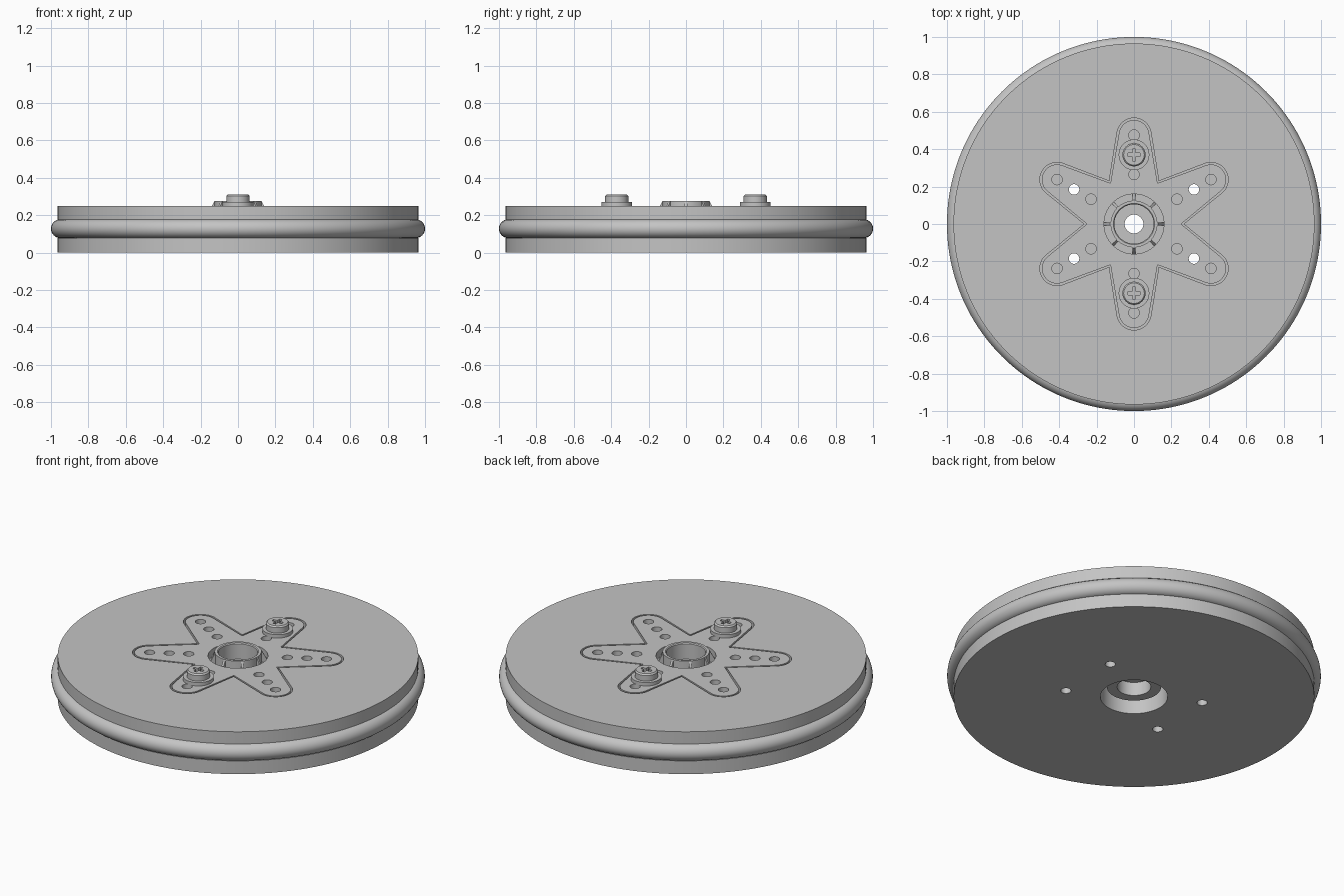
import bpy, bmesh
from math import pi, sin, cos, radians
from mathutils import Matrix

if "Cube" in bpy.data.objects:
    bpy.data.objects.remove(bpy.data.objects["Cube"])

grey = bpy.data.materials.new("light_grey")
grey.use_nodes = True
colour = (0.55, 0.55, 0.55, 1)
grey.diffuse_color = colour
grey.node_tree.nodes["Principled BSDF"].inputs["Base Color"].default_value = colour


def finish(bm, name):
    bmesh.ops.recalc_face_normals(bm, faces=bm.faces)
    mesh = bpy.data.meshes.new(name)
    bm.to_mesh(mesh)
    bm.free()
    mesh.materials.append(grey)
    obj = bpy.data.objects.new(name, mesh)
    bpy.context.collection.objects.link(obj)
    return obj


def lathe(name, profile, steps=96, at=(0, 0, 0)):
    """Revolve a closed (radius, height) outline about z."""
    bm = bmesh.new()
    rings = []
    for i in range(steps):
        a = 2 * pi * i / steps
        rings.append([bm.verts.new((r * cos(a), r * sin(a), z)) for r, z in profile])
    n = len(profile)
    for i in range(steps):
        p, q = rings[i], rings[(i + 1) % steps]
        for j in range(n):
            k = (j + 1) % n
            bm.faces.new((p[j], q[j], q[k], p[k]))
    bmesh.ops.remove_doubles(bm, verts=bm.verts, dist=1e-5)
    bmesh.ops.translate(bm, verts=bm.verts, vec=at)
    return finish(bm, name)


def prism(name, outline, low, high):
    bm = bmesh.new()
    face = bm.faces.new([bm.verts.new((x, y, low)) for x, y in outline])
    new = bmesh.ops.extrude_face_region(bm, geom=[face])["geom"]
    bmesh.ops.translate(bm, verts=[v for v in new if isinstance(v, bmesh.types.BMVert)],
                        vec=(0, 0, high - low))
    return finish(bm, name)


def circle(r, cx=0, cy=0, n=32):
    return [(cx + r * cos(2 * pi * i / n), cy + r * sin(2 * pi * i / n)) for i in range(n)]


def star(tip_radius, valley):
    """Six tapered arms with round ends."""
    pts = []
    for k in range(6):
        a = radians(30 + 60 * k)
        for i in range(17):
            t = a + radians(-78 + 156 * i / 16)
            pts.append((0.475 * cos(a) + tip_radius * cos(t),
                        0.475 * sin(a) + tip_radius * sin(t)))
        b = a + radians(30)
        pts.append((valley * cos(b), valley * sin(b)))
    return pts


def cut(obj, cutter):
    mod = obj.modifiers.new("cut", 'BOOLEAN')
    mod.operation = 'DIFFERENCE'
    mod.solver = 'EXACT'
    mod.object = cutter
    cutter.hide_render = True
    bpy.context.view_layer.objects.active = obj
    bpy.ops.object.modifier_apply(modifier=mod.name)
    bpy.data.objects.remove(cutter)


def smooth(obj):
    bpy.ops.object.select_all(action='DESELECT')
    obj.select_set(True)
    bpy.context.view_layer.objects.active = obj
    bpy.ops.object.shade_smooth_by_angle(angle=radians(30))


TOP, FLOOR = 0.25, 0.2
parts = []

# Wheel disc with a rim groove, a central bore and a star pocket
disc = lathe("wheel_disc", [(0.18, 0), (0.965, 0), (0.965, 0.078), (0.9, 0.078),
                            (0.9, 0.178), (0.965, 0.178), (0.965, TOP), (0.18, TOP)], 160)
cut(disc, prism("pocket_cutter", star(0.092, 0.265), FLOOR, 0.4))

# Star horn flush with the disc face
horn = prism("star_horn", star(0.081, 0.252), FLOOR, TOP)
cut(horn, prism("bore_cutter", circle(0.16, n=96), 0.1, 0.4))
for k in range(6):
    a = radians(30 + 60 * k)
    for r in (0.265, 0.37, 0.475):
        spot = circle(0.028, r * cos(a), r * sin(a))
        cut(horn, prism("hole_cutter", spot, 0.1, 0.4))
        # Middle holes of the four side arms pass right through
        if r == 0.37 and abs(cos(a)) > 0.1:
            cut(disc, prism("hole_cutter", spot, -0.1, 0.4))
parts += [disc, horn]

# Rubber ring seated in the groove
bpy.ops.mesh.primitive_torus_add(major_radius=0.95, minor_radius=0.05, major_segments=160,
                                 minor_segments=32, location=(0, 0, 0.128))
ring = bpy.context.object
ring.name = "tyre_ring"
ring.data.materials.append(grey)
parts.append(ring)

# Hub with a raised collar, a stepped bore and a socket underneath
parts.append(lathe("hub", [(0.05, 0.14), (0.05, 0.18), (0.105, 0.18), (0.105, 0.27),
                           (0.11, 0.275), (0.125, 0.275), (0.125, 0.205), (0.16, 0.205),
                           (0.16, FLOOR), (0.145, FLOOR), (0.145, 0.06), (0.09, 0.06),
                           (0.09, 0.14)]))

# Eight sloping ribs around the collar
bm = bmesh.new()
for k in range(8):
    side = [(0.12, 0.204), (0.16, 0.204), (0.16, 0.212), (0.127, 0.273), (0.12, 0.273)]
    face = bm.faces.new([bm.verts.new((x, -0.007, z)) for x, z in side])
    new = bmesh.ops.extrude_face_region(bm, geom=[face])["geom"]
    verts = [v for v in new if isinstance(v, bmesh.types.BMVert)]
    bmesh.ops.translate(bm, verts=verts, vec=(0, 0.014, 0))
    bmesh.ops.rotate(bm, verts=verts + list(face.verts),
                     matrix=Matrix.Rotation(k * pi / 4, 3, 'Z'))
finish(bm, "hub_ribs")

# Two screws with washers and cross recesses
for label, y in (("front", -0.37), ("back", 0.37)):
    parts.append(lathe(label + "_washer", [(0.03, TOP), (0.082, TOP), (0.082, 0.27),
                                           (0.03, 0.27)], 48, (0, y, 0)))
    screw = lathe(label + "_screw", [(0, 0.05), (0.026, 0.05), (0.026, 0.265), (0.062, 0.265),
                                     (0.062, 0.302), (0.055, 0.31), (0, 0.31)], 48, (0, y, 0))
    w, s = 0.009, 0.032
    quarter = [(s, -w), (s, w), (w, w)]
    cross = []
    for k in range(4):
        c, d = round(cos(k * pi / 2)), round(sin(k * pi / 2))
        cross += [(c * px - d * py, y + d * px + c * py) for px, py in quarter]
    cut(screw, prism("cross_cutter", cross, 0.285, 0.4))
    parts.append(screw)

for part in parts:
    smooth(part)
